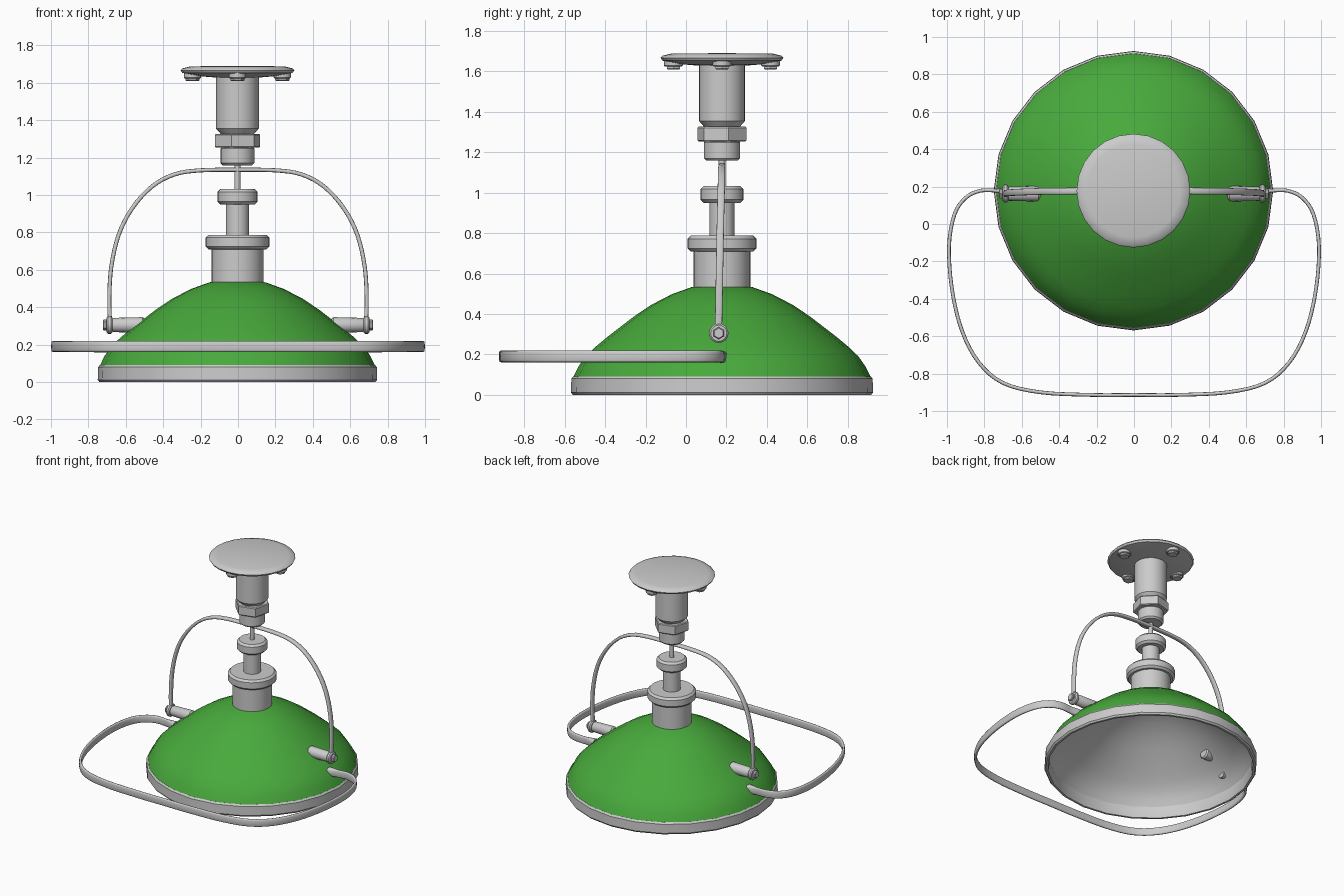
import bpy, bmesh, math
from mathutils import Vector, Matrix

if "Cube" in bpy.data.objects:
    bpy.data.objects.remove(bpy.data.objects["Cube"])

CX, CY = -0.003, 0.178          # lamp axis


def finish(name, bm, angle=35, mat=None):
    bmesh.ops.remove_doubles(bm, verts=bm.verts, dist=1e-5)
    bmesh.ops.recalc_face_normals(bm, faces=bm.faces)
    me = bpy.data.meshes.new(name)
    bm.to_mesh(me)
    bm.free()
    ob = bpy.data.objects.new(name, me)
    bpy.context.collection.objects.link(ob)
    if mat:
        me.materials.append(mat)
    bpy.ops.object.select_all(action='DESELECT')
    ob.select_set(True)
    bpy.context.view_layer.objects.active = ob
    bpy.ops.object.shade_smooth_by_angle(angle=math.radians(angle))
    return ob


def revolve(name, profile, sides=24, turn=0, closed=False, matrix=None, mat=None, angle=35):
    """Spin (radius, height) points round z, then place with matrix."""
    bm = bmesh.new()
    rings = []
    for r, z in profile:
        rings.append([bm.verts.new((r * math.cos(turn + 2 * math.pi * i / sides),
                                    r * math.sin(turn + 2 * math.pi * i / sides), z))
                      for i in range(sides)])
    pairs = list(zip(rings, rings[1:])) + ([(rings[-1], rings[0])] if closed else [])
    for a, b in pairs:
        for i in range(sides):
            j = (i + 1) % sides
            bm.faces.new((a[i], a[j], b[j], b[i]))
    bmesh.ops.dissolve_degenerate(bm, dist=1e-5, edges=bm.edges)
    bm.transform(matrix or Matrix.Translation((CX, CY, 0)))
    return finish(name, bm, angle, mat)


def drum(r, z0, z1, b=0.012):
    return [(0, z0), (r - b, z0), (r, z0 + b), (r, z1 - b), (r - b, z1), (0, z1)]


def smooth_path(pts, steps=4):
    p = [Vector(q) for q in pts]
    p = [2 * p[0] - p[1]] + p + [2 * p[-1] - p[-2]]
    out = []
    for i in range(1, len(p) - 2):
        a, b, c, d = p[i - 1:i + 3]
        for s in range(steps):
            t = s / steps
            out.append(0.5 * (2 * b + (c - a) * t + (2 * a - 5 * b + 4 * c - d) * t * t
                              + (3 * b - a - 3 * c + d) * t ** 3))
    return out + [p[-2]]


def strip(name, half, wide_dir, wide, thin, end_thin):
    """Sweep a rounded strip along a half path and its mirror image."""
    pts = half + [(-x, y, z) for x, y, z in reversed(half[:-1])]
    path = smooth_path(pts)
    w = Vector(wide_dir)
    bm = bmesh.new()
    rings = []
    for i, p in enumerate(path):
        t = (path[min(i + 1, len(path) - 1)] - path[max(i - 1, 0)]).normalized()
        n = t.cross(w).normalized()
        e = max(0, 1 - min(i, len(path) - 1 - i) / 4)
        th = thin + (end_thin - thin) * e
        ring = []
        for k in range(12):
            a = 2 * math.pi * k / 12
            c, s = math.cos(a), math.sin(a)
            ring.append(bm.verts.new(p + w * wide * math.copysign(abs(c) ** 0.6, c)
                                     + n * th * math.copysign(abs(s) ** 0.6, s)))
        rings.append(ring)
    for a, b in zip(rings, rings[1:]):
        for k in range(12):
            bm.faces.new((a[k], a[(k + 1) % 12], b[(k + 1) % 12], b[k]))
    bm.faces.new(rings[0])
    bm.faces.new(rings[-1])
    return finish(name, bm, 60)


green = bpy.data.materials.new("green_enamel")
green.diffuse_color = (0.065, 0.40, 0.045, 1)
green.use_nodes = True
green.node_tree.nodes["Principled BSDF"].inputs["Base Color"].default_value = green.diffuse_color

# Shade, its grey lining and the rim band
dome = [(0.737, 0.085), (0.71, 0.14), (0.675, 0.19), (0.625, 0.238), (0.565, 0.288),
        (0.435, 0.388), (0.35, 0.445), (0.25, 0.497), (0.15, 0.533), (0.10, 0.54)]
revolve("shade", dome, mat=green)
revolve("shade_lining", [(r - 0.012, z - 0.01) for r, z in dome] + [(0, 0.532)])
revolve("shade_rim", [(0.735, 0.092), (0.745, 0.08), (0.747, 0.012), (0.738, 0.0),
                      (0.722, 0.0), (0.715, 0.03), (0.715, 0.085)], closed=True)

# Stacked neck parts
revolve("neck", drum(0.14, 0.52, 0.72, 0.004))
revolve("neck_collar", drum(0.171, 0.71, 0.787, 0.015))
revolve("stem", drum(0.062, 0.78, 0.96, 0.004))
revolve("stem_cap", drum(0.107, 0.95, 1.032, 0.015))
revolve("hanging_rod", drum(0.017, 1.02, 1.18, 0.003), sides=12)

# Ceiling mount
revolve("mount_socket", drum(0.09, 1.158, 1.26))
revolve("mount_nut", drum(0.125, 1.253, 1.327, 0.006), sides=6, turn=math.radians(15), angle=25)
revolve("mount_tube", [(0, 1.32), (0.085, 1.322), (0.114, 1.355), (0.114, 1.65), (0, 1.65)])
revolve("ceiling_flange", [(0, 1.625), (0.115, 1.628), (0.2, 1.635), (0.295, 1.653),
                           (0.304, 1.667), (0.295, 1.677), (0.25, 1.688), (0, 1.69)])
for i in range(4):
    a = i * math.pi / 2
    m = Matrix.Translation((CX + 0.24 * math.cos(a), CY + 0.24 * math.sin(a), 0))
    revolve("flange_bolt", drum(0.038, 1.61, 1.628, 0.004), sides=6, matrix=m, angle=25)
    revolve("flange_washer", drum(0.046, 1.624, 1.655, 0.004), sides=12, matrix=m)

# Side pivots that carry the hanging bail
for s in (-1, 1):
    m = Matrix.Translation((0, 0.162, 0.305)) @ Matrix.Rotation(s * math.pi / 2, 4, 'Y')
    revolve("pivot", [(0, 0.50), (0.034, 0.50), (0.042, 0.51), (0.038, 0.665), (0.032, 0.675), (0, 0.675)],
            sides=16, matrix=m)
    revolve("pivot_washer", drum(0.048, 0.672, 0.702, 0.008), sides=16, matrix=m)
    revolve("pivot_bolt", drum(0.03, 0.70, 0.722, 0.005), sides=6, matrix=m, angle=25)

# Hanging bail arching over the shade
strip("hanging_bail", [(-0.684, 0.160, 0.30), (-0.688, 0.163, 0.45), (-0.677, 0.166, 0.62),
                       (-0.637, 0.169, 0.79), (-0.565, 0.172, 0.93), (-0.46, 0.175, 1.045),
                       (-0.34, 0.176, 1.11), (-0.2, 0.178, 1.132), (0, 0.178, 1.135)],
      (0, 1, 0), 0.018, 0.011, 0.011)

# Front guide handle
strip("guide_handle", [(-0.655, 0.174, 0.187), (-0.73, 0.178, 0.187), (-0.82, 0.178, 0.19),
                       (-0.90, 0.14, 0.19), (-0.96, 0.05, 0.19), (-0.989, -0.12, 0.19),
                       (-0.973, -0.35, 0.19), (-0.92, -0.57, 0.19), (-0.83, -0.74, 0.19),
                       (-0.70, -0.85, 0.19), (-0.50, -0.90, 0.19), (-0.22, -0.914, 0.19),
                       (0, -0.914, 0.19)],
      (0, 0, 1), 0.029, 0.01, 0.028)
